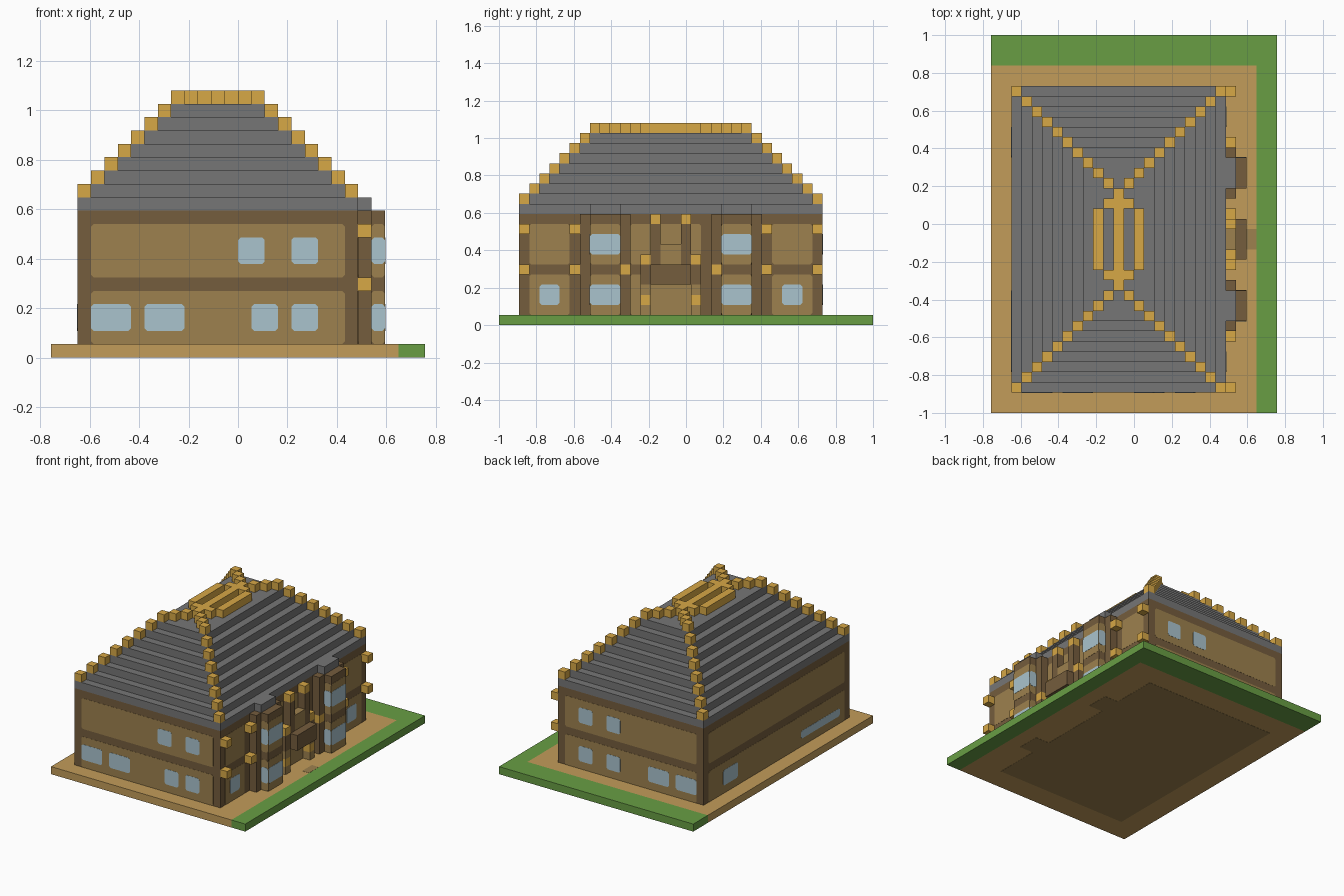
import bpy, bmesh

cube = bpy.data.objects.get("Cube")
if cube:
    bpy.data.objects.remove(cube, do_unlink=True)

V = 2 / 37          # one block
NX, NY = 28, 37     # plot size in blocks


def material(name, rgb):
    lin = [((c / 255 + 0.055) / 1.055) ** 2.4 for c in rgb] + [1]
    m = bpy.data.materials.new(name)
    m.use_nodes = True
    m.diffuse_color = lin
    m.node_tree.nodes["Principled BSDF"].inputs["Base Color"].default_value = lin
    return m


GRASS = material("grass green", (104, 158, 68))
DIRT = material("dirt tan", (194, 156, 90))
WALL = material("plaster brown", (157, 129, 78))
BEAM = material("beam dark brown", (117, 93, 61))
GOLD = material("gold", (215, 168, 70))
SLATE = material("slate grey", (118, 118, 118))
GLASS = material("glass blue", (170, 196, 206))


def box(i0, i1, j0, j1, k0, k1):
    """Block-aligned box, ranges in blocks."""
    def add(bm):
        vs = bmesh.ops.create_cube(bm, size=1)["verts"]
        for v in vs:
            v.co.x = i0 if v.co.x < 0 else i1
            v.co.y = j0 if v.co.y < 0 else j1
            v.co.z = k0 if v.co.z < 0 else k1
    return add


def block(i, j, k):
    return box(i, i + 1, j, j + 1, k, k + 1)


def plate(axis, pos, sign, a0, a1, k0, k1, thick=0.02, cut=0.2):
    """Thin upright plate with clipped corners on a wall plane."""
    def add(bm):
        pts = [(a0 + cut, k0), (a1 - cut, k0), (a1, k0 + cut), (a1, k1 - cut),
               (a1 - cut, k1), (a0 + cut, k1), (a0, k1 - cut), (a0, k0 + cut)]

        def ring(d):
            return [bm.verts.new((d, a, k) if axis == "x" else (a, d, k)) for a, k in pts]
        inner, outer = ring(pos), ring(pos + sign * thick)
        bm.faces.new(inner)
        bm.faces.new(outer)
        for n in range(8):
            m = (n + 1) % 8
            bm.faces.new((inner[n], inner[m], outer[m], outer[n]))
    return add


def build(name, mat, parts):
    bm = bmesh.new()
    for add in parts:
        add(bm)
    bmesh.ops.recalc_face_normals(bm, faces=bm.faces)
    for v in bm.verts:
        v.co = ((v.co.x - NX / 2) * V, (v.co.y - NY / 2) * V, v.co.z * V)
    me = bpy.data.meshes.new(name)
    bm.to_mesh(me)
    bm.free()
    me.materials.append(mat)
    ob = bpy.data.objects.new(name, me)
    bpy.context.collection.objects.link(ob)
    return ob


def mirror_j(j):
    """Matching block on the other half of the house."""
    return 33 - j


# Plot: dirt yard with a grass strip on two sides
build("yard", DIRT, [box(0, 26, 0, 34, 0.02, 1)])
build("lawn", GRASS, [box(26, NX, 0, NY, 0.02, 1), box(0, 26, 34, NY, 0.02, 1)])
build("house_floor", WALL, [box(3, 22, 3, 31, 0, 0.1)]
      + [box(22, 24, j, j + 3, 0, 0.1) for j in (9, 22)])
build("doorstep", WALL, [box(25, 26, 16, 18, 1, 1.02)])

# Timber body, bays, posts and balcony
build("house_body", BEAM, [box(2, 23, 2, 32, 1, 11)])
build("bay_bodies", BEAM, [box(23, 25, j, j + 3, 1, 11) for j in (9, 22)])
build("bay_posts", BEAM, [box(23, 24, j, j + 1, 1, 11) for j in (8, 25)]
      + [box(23, 24, j, j + 1, a, b) for j in (12, 21) for a, b in ((1, 5), (6, 11))])
build("balcony", BEAM, [box(23, 25, 15, 19, 4, 6)]
      + [box(23, 24, j, j + 1, 4, 6) for j in (14, 19)]
      + [box(23, 24, j, j + 1, 6, 10) for j in (15, 18)])
build("porch", WALL, [box(23, 24, 16, 18, 6, 8)]
      + [block(23, j, k) for j in (14, 19) for k in (1, 3)])

# Plaster panels on two floors
FLOORS = ((1, 5), (6, 10))
panels = []
for lo, hi in FLOORS:
    panels += [plate("y", 2, -1, 3, 22, lo, hi), plate("y", 32, 1, 3, 22, lo, hi),
               plate("x", 2, -1, 3, 31, lo, hi)]
    for j0, j1 in ((3, 7), (13, 20), (27, 31)):
        panels.append(plate("x", 23, 1, j0, j1, lo, hi))
    for j in (9, 22):
        panels += [plate("x", 25, 1, j, j + 3, lo, hi),
                   plate("y", j, -1, 24, 25, lo, hi), plate("y", j + 3, 1, 24, 25, lo, hi)]
build("wall_panels", WALL, panels)


# Windows
def window(axis, pos, sign, a0, a1, k0, k1):
    return plate(axis, pos, sign, a0, a1, k0, k1, thick=0.04)


LOW, HIGH = (2, 4), (7, 9)
windows = []
for a0, a1 in ((3, 6), (7, 10), (15, 17), (18, 20)):
    windows.append(window("y", 2, -1, a0, a1, *LOW))
for a0, a1 in ((3, 6), (7, 10), (14, 16), (18, 20)):
    windows.append(window("y", 32, 1, a0, a1, *LOW))
for a0 in (14, 18):
    windows += [window("y", 2, -1, a0, a0 + 2, *HIGH), window("y", 32, 1, a0, a0 + 2, *HIGH)]
windows += [window("x", 2, -1, 25, 28, *LOW), window("x", 2, -1, 4, 12, 2, 3)]
windows += [window("x", 23, 1, j, j + 2, *LOW) for j in (4, 28)]
for j in (9, 22):
    for floor in (LOW, HIGH):
        windows += [window("x", 25, 1, j, j + 3, *floor),
                    window("y", j, -1, 24, 25, *floor), window("y", j + 3, 1, 24, 25, *floor)]
build("windows", GLASS, windows)

# Stepped hip roof, with small caps over the bays
steps = [box(2 + n, 23 - n, 2 + n, 32 - n, 11 + n, 12 + n) for n in range(8)]
build("roof", SLATE, steps + [box(23, 24, j, j + 3, 11, 12) for j in (9, 22)])

# Gold hip blocks climbing to the flat top
hips = []
for n in range(10):
    k = 12 + min(n, 7)
    hips += [block(i, j, k) for i in (2 + n, 22 - n) for j in (2 + n, 31 - n)]
build("hip_blocks", GOLD, hips)

# Gold lattice on the flat top
build("ridge_rails", GOLD, [box(12, 13, 12, 22, 19, 20)]
      + [box(i, i + 1, 14, 20, 19, 20) for i in (10, 14)]
      + [box(i, i + 1, j, j + 1, 19, 20) for i in (11, 13) for j in (13, 20)])

# Gold studs on the entrance side
studs = []
for j, k in ((2, 5), (2, 9), (7, 5), (7, 9), (12, 5), (14, 2), (14, 6), (15, 10)):
    studs += [block(23, j, k), block(23, mirror_j(j), k)]
build("wall_studs", GOLD, studs)
